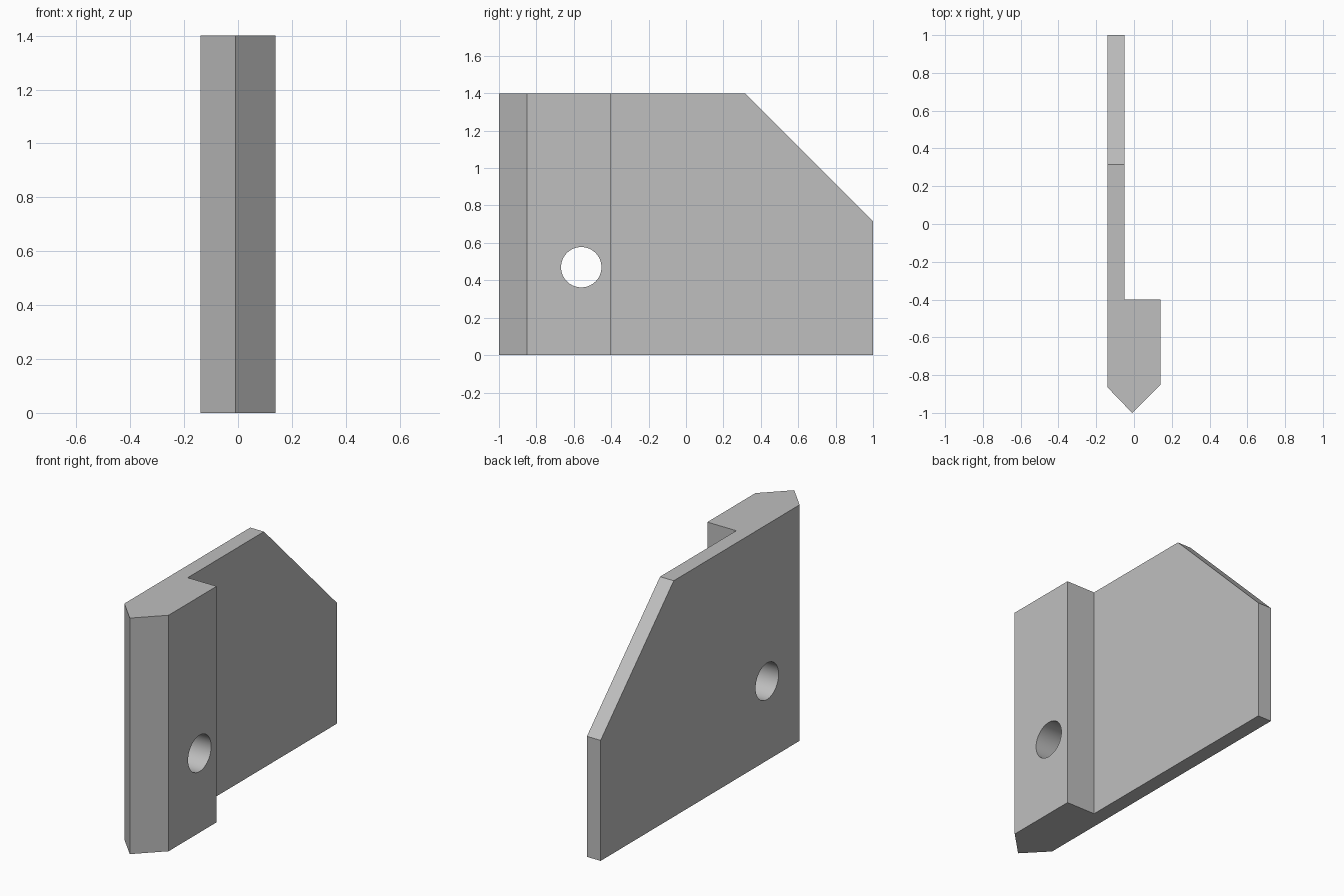
import bpy, bmesh, math
from mathutils import Vector

cube = bpy.data.objects.get("Cube")
if cube:
    bpy.data.objects.remove(cube, do_unlink=True)

HEIGHT = 1.4

grey = bpy.data.materials.new("light grey")
grey.use_nodes = True
colour = (0.52, 0.52, 0.52, 1)
grey.diffuse_color = colour
grey.node_tree.nodes["Principled BSDF"].inputs["Base Color"].default_value = colour

# Plan outline: thin plate with a thicker pointed front edge
outline = [(-0.14, 1), (-0.14, -0.865), (-0.01, -1), (0.14, -0.85),
           (0.14, -0.4), (-0.05, -0.4), (-0.05, 1)]
bm = bmesh.new()
base = bm.faces.new([bm.verts.new((x, y, 0)) for x, y in outline])
extruded = bmesh.ops.extrude_face_region(bm, geom=[base])["geom"]
bmesh.ops.translate(bm, vec=(0, 0, HEIGHT),
                    verts=[v for v in extruded if isinstance(v, bmesh.types.BMVert)])

# Sloping upper back corner
top, back = Vector((0, 0.315, HEIGHT)), Vector((0, 1, 0.715))
slope = (top - back).cross(Vector((1, 0, 0)))
if slope.y < 0:
    slope.negate()
bmesh.ops.bisect_plane(bm, geom=bm.verts[:] + bm.edges[:] + bm.faces[:],
                       plane_co=top, plane_no=slope, clear_outer=True)
bmesh.ops.holes_fill(bm, edges=[e for e in bm.edges if e.is_boundary])
bmesh.ops.recalc_face_normals(bm, faces=bm.faces[:])
mesh = bpy.data.meshes.new("bracket_plate")
bm.to_mesh(mesh)
bm.free()
mesh.materials.append(grey)
plate = bpy.data.objects.new("bracket_plate", mesh)
bpy.context.collection.objects.link(plate)

# Round hole through the thick edge
bpy.ops.mesh.primitive_cylinder_add(vertices=64, radius=0.108, depth=1,
                                    location=(0, -0.56, 0.47),
                                    rotation=(0, math.pi / 2, 0))
cutter = bpy.context.object
cutter.name = "hole_cutter"
cutter.hide_render = True
cutter.data.materials.append(grey)
hole = plate.modifiers.new("hole", 'BOOLEAN')
hole.operation = 'DIFFERENCE'
hole.solver = 'EXACT'
hole.object = cutter

bpy.ops.object.select_all(action='DESELECT')
plate.select_set(True)
bpy.context.view_layer.objects.active = plate
bpy.ops.object.modifier_apply(modifier=hole.name)
bpy.data.objects.remove(cutter, do_unlink=True)
bpy.ops.object.shade_smooth_by_angle(angle=math.radians(30))
